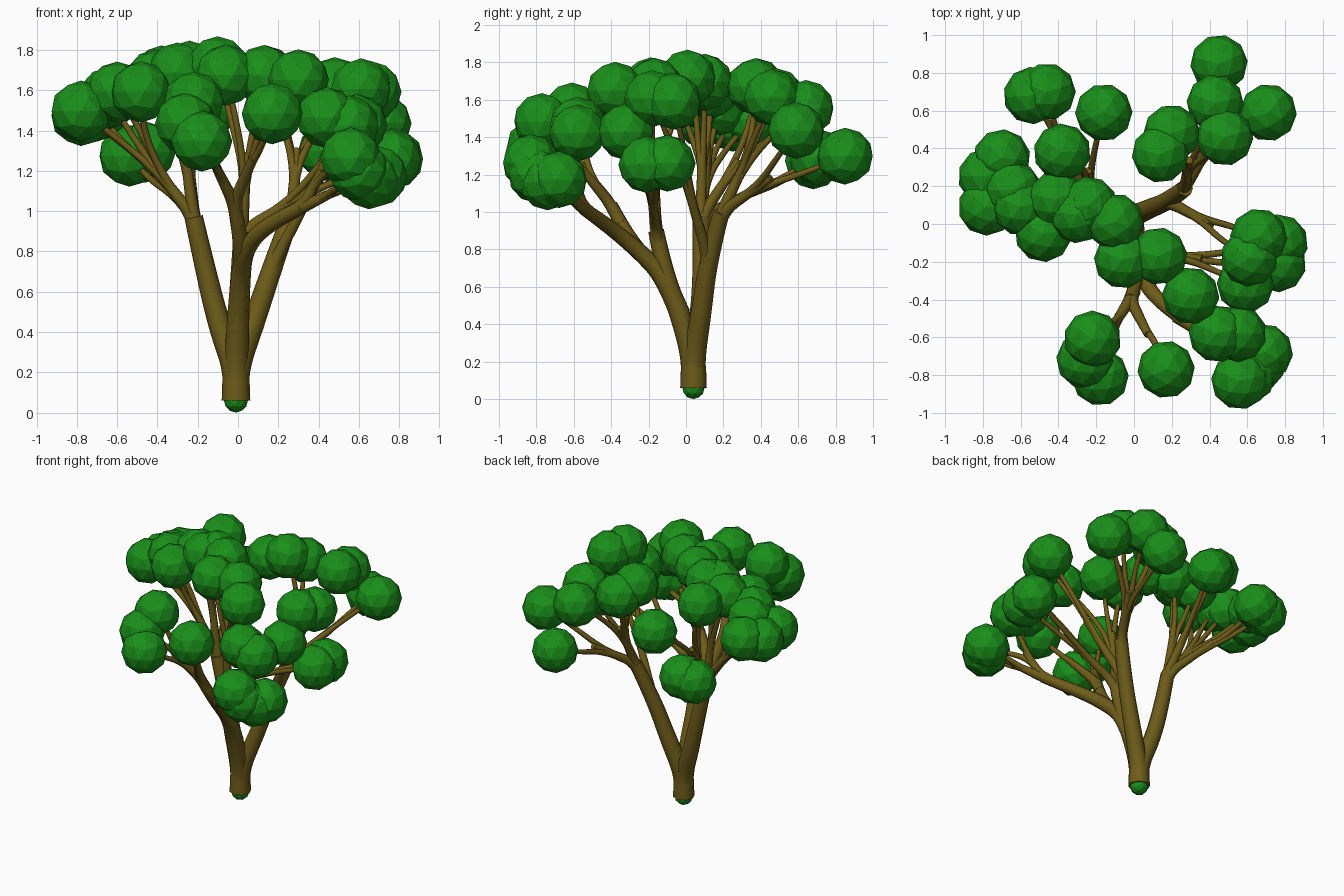
import bpy, bmesh, random
from mathutils import Vector, Matrix

if "Cube" in bpy.data.objects:
    bpy.data.objects.remove(bpy.data.objects["Cube"])

random.seed(4)


def material(name, color):
    m = bpy.data.materials.new(name)
    m.diffuse_color = (*color, 1)
    m.use_nodes = True
    m.node_tree.nodes["Principled BSDF"].inputs["Base Color"].default_value = m.diffuse_color
    return m


leaf_green = material("leaf green", (0.010, 0.275, 0.010))
bark_brown = material("bark brown", (0.155, 0.107, 0.010))


def tubes(name, paths):
    """Each path: (points, start radius, end radius) -> smooth tapered tube."""
    cu = bpy.data.curves.new(name, 'CURVE')
    cu.dimensions = '3D'
    cu.bevel_depth = 1
    cu.bevel_resolution = 2
    cu.resolution_u = 5
    cu.use_fill_caps = True
    for pts, r0, r1 in paths:
        s = cu.splines.new('NURBS')
        s.points.add(len(pts) - 1)
        for i, p in enumerate(pts):
            s.points[i].co = (*p, 1)
            s.points[i].radius = r0 + (r1 - r0) * i / (len(pts) - 1)
        s.order_u = 3
        s.use_endpoint_u = True
        s.use_smooth = True
    cu.materials.append(bark_brown)
    ob = bpy.data.objects.new(name, cu)
    bpy.context.collection.objects.link(ob)
    bpy.ops.object.select_all(action='DESELECT')
    ob.select_set(True)
    bpy.context.view_layer.objects.active = ob
    bpy.ops.object.convert(target='MESH')


def balls(name, centres, radius):
    """Flat-shaded low-poly leaf balls."""
    bm = bmesh.new()
    for c in centres:
        rot = Matrix.Rotation(random.uniform(0, 6), 4, 'Z')
        bmesh.ops.create_icosphere(bm, subdivisions=2, radius=radius,
                                   matrix=Matrix.Translation(c) @ rot)
    me = bpy.data.meshes.new(name)
    bm.to_mesh(me)
    bm.free()
    me.materials.append(leaf_green)
    ob = bpy.data.objects.new(name, me)
    bpy.context.collection.objects.link(ob)


def dome(drop, x, y, extra=0):
    """The crown is a shallow dome; some clusters and balls hang below it."""
    return Vector((x, y, 1.72 - .38 * (x * x + y * y) - drop - extra))


# Trunk base with a small ball under it
foot = Vector((-.01, .04, .06))
up = Vector((0, 0, .06))
tubes("trunk_base", [([foot, foot + up, foot + up * 2], .071, .067)])
balls("root_ball", [foot], .06)

# Three main limbs, then two forks off the front limb
start = [foot + up, foot + up * 2.5]
left = start + [Vector(p) for p in ((-.09, .075, .42), (-.16, .09, .7), (-.22, .08, .97))]
back = start + [Vector(p) for p in ((.08, .08, .45), (.18, .12, .75), (.27, .19, 1))]
front = start + [Vector(p) for p in ((0, -.03, .45), (.01, -.11, .65), (.02, -.16, .9))]
fork_right = front[2:4] + [Vector(p) for p in ((.03, -.26, .8), (.13, -.42, .93), (.32, -.55, 1.02))]
fork_left = front[2:4] + [Vector(p) for p in ((.02, -.3, .84), (-.02, -.4, 1.04))]
tubes("main_limbs", [(left, .066, .046), (back, .066, .044), (front, .068, .042),
                     (fork_right, .056, .034), (fork_left, .046, .034)])

# Leaf clusters: name, limb, last limb point used, drop below the dome, ball (x, y, extra drop)
clusters = [
    ("left", left, -1, -.01, [(-.70, .35), (-.78, .25), (-.78, .09), (-.64, .18), (-.48, -.05, .05), (-.6, .09)]),
    ("upper_left", left, -1, .0, [(-.24, .1), (-.3, .05), (-.41, .13)]),
    ("back_left", left, -1, .01, [(-.38, .38, -.07), (-.16, .59, .07)]),
    ("low_back_left", left, -1, .16, [(-.54, .68), (-.46, .7)]),
    ("back_right", back, -1, .02, [(.45, .85, .05), (.71, .59, -.06)]),
    ("upper_back", back, -1, -.06, [(.43, .64), (.48, .46), (.14, .37, .05), (.2, .48, .06)]),
    ("right", back, -2, -.04, [(.66, -.07), (.61, -.18)]),
    ("low_right", front, -1, .23, [(.77, -.1), (.76, -.21), (.59, -.32, -.11)]),
    ("centre", front, -1, .0, [(-.1, .01), (-.06, -.19, .03), (.13, -.17, .03), (.3, -.38, -.02)]),
    ("front_right", fork_right, -1, .055, [(.44, -.58), (.55, -.58), (.56, -.83, .02)]),
    ("low_front_right", fork_right, -1, .19, [(.69, -.68), (.6, -.8, -.05), (.65, -.74)]),
    ("front_left", fork_left, -1, .06, [(-.22, -.61, -.04), (-.26, -.72), (-.18, -.81, .05)]),
    ("front", fork_left, -1, .0, [(.17, -.77)]),
]

for name, limb, last, drop, spots in clusters:
    leaves = [dome(drop, *s) for s in spots]
    centre = sum(leaves, Vector()) / len(leaves)
    # Bough follows on from the limb, twigs bend away to each leaf ball
    tip = limb[last]
    root = tip.lerp(limb[last - 1], .5)
    end = tip.lerp(centre, .5)
    paths = [([root, tip, tip.lerp(centre, .25), end], .038, .022)]
    for c in leaves:
        wiggle = Vector([random.uniform(-.03, .03) for _ in range(3)])
        paths.append(([tip.lerp(centre, .1), tip.lerp(centre, .35),
                       end.lerp(c, .45) + wiggle, c], .024, .012))
    tubes(name + "_branches", paths)
    balls(name + "_leaves", leaves, .152)
